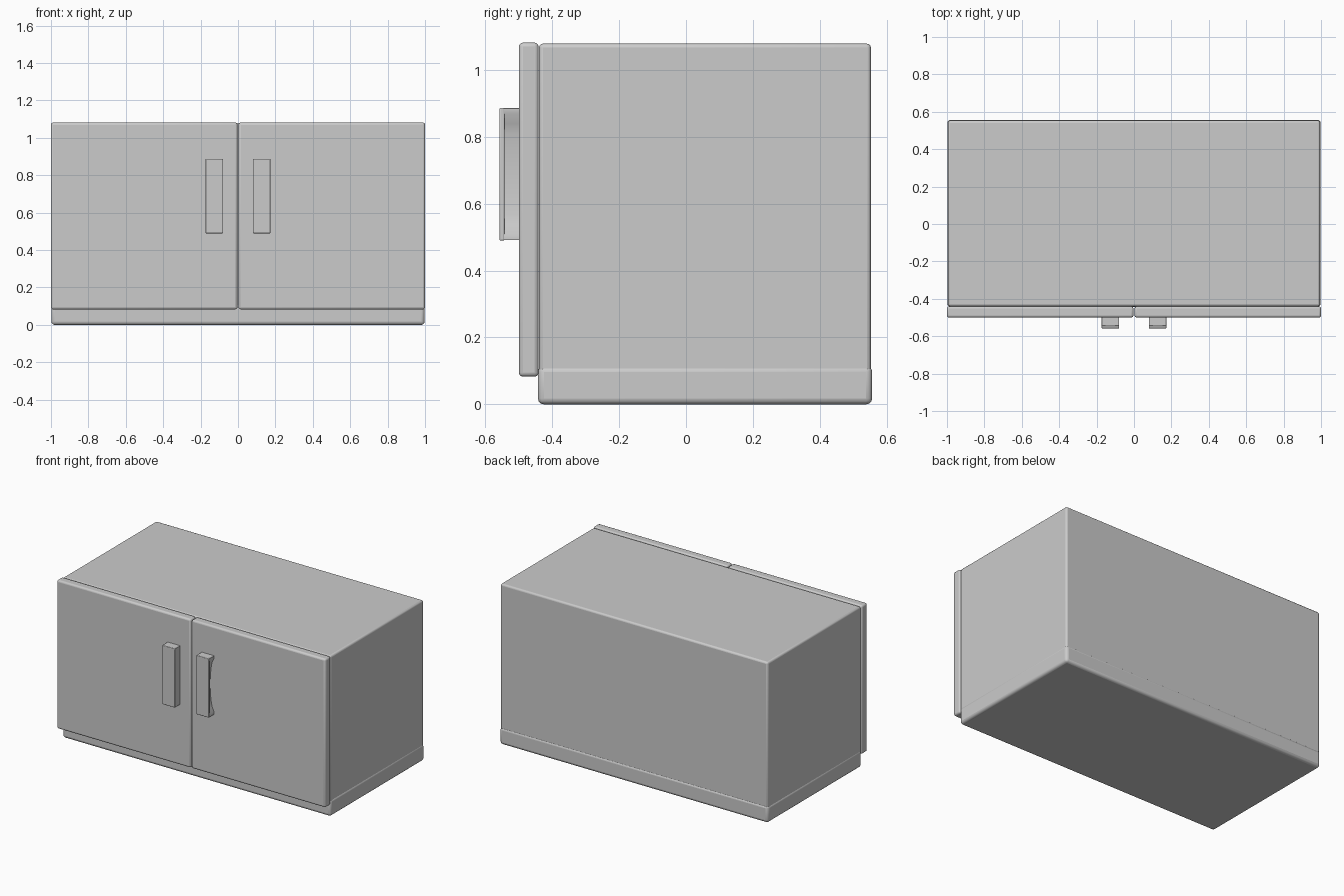
import bpy, bmesh, math

if "Cube" in bpy.data.objects:
    bpy.data.objects.remove(bpy.data.objects["Cube"])


def finish(obj, bevel, segments=3):
    mod = obj.modifiers.new("soft_edges", 'BEVEL')
    mod.width = bevel
    mod.segments = segments
    mod.limit_method = 'ANGLE'
    mod.angle_limit = math.radians(40)
    bpy.ops.object.select_all(action='DESELECT')
    obj.select_set(True)
    bpy.context.view_layer.objects.active = obj
    bpy.ops.object.shade_smooth_by_angle(angle=math.radians(35))


def box(name, x, y, z, bevel):
    bpy.ops.mesh.primitive_cube_add(size=1)
    obj = bpy.context.object
    obj.name = name
    for v in obj.data.vertices:
        v.co = [r[0] if c < 0 else r[1] for c, r in zip(v.co, (x, y, z))]
    finish(obj, bevel)
    return obj


def prism(name, profile, y0, y1, bevel):
    bm = bmesh.new()
    face = bm.faces.new([bm.verts.new((x, y0, z)) for x, z in profile])
    out = bmesh.ops.extrude_face_region(bm, geom=[face])
    for v in out["geom"]:
        if isinstance(v, bmesh.types.BMVert):
            v.co.y = y1
    bmesh.ops.recalc_face_normals(bm, faces=bm.faces)
    mesh = bpy.data.meshes.new(name)
    bm.to_mesh(mesh)
    bm.free()
    obj = bpy.data.objects.new(name, mesh)
    bpy.context.collection.objects.link(obj)
    finish(obj, bevel, 1)


# Cabinet carcass and slightly wider plinth
box("cabinet_body", (-0.995, 0.995), (-0.44, 0.553), (0.05, 1.079), 0.012)
box("plinth", (-0.998, 0.998), (-0.443, 0.557), (0, 0.115), 0.018)

# Doors and handles, mirrored left and right
for side, s in (("left", -1), ("right", 1)):
    def span(a, b):
        return tuple(sorted((s * a, s * b)))

    box(f"{side}_door", span(0.003, 1.0), (-0.5, -0.441), (0.083, 1.082), 0.012)
    box(f"{side}_handle_plate", span(0.079, 0.174), (-0.558, -0.543), (0.49, 0.887), 0.004)

    # Handle core with a finger scoop on its outer side
    profile = [(s * 0.08, 0.491), (s * 0.173, 0.491), (s * 0.173, 0.508)]
    for i in range(1, 12):
        t = i / 12
        profile.append((s * (0.173 - 0.03 * math.sin(math.pi * t) ** 0.5), 0.508 + 0.362 * t))
    profile += [(s * 0.173, 0.87), (s * 0.173, 0.886), (s * 0.08, 0.886)]
    prism(f"{side}_handle_core", profile, -0.545, -0.495, 0.001)
